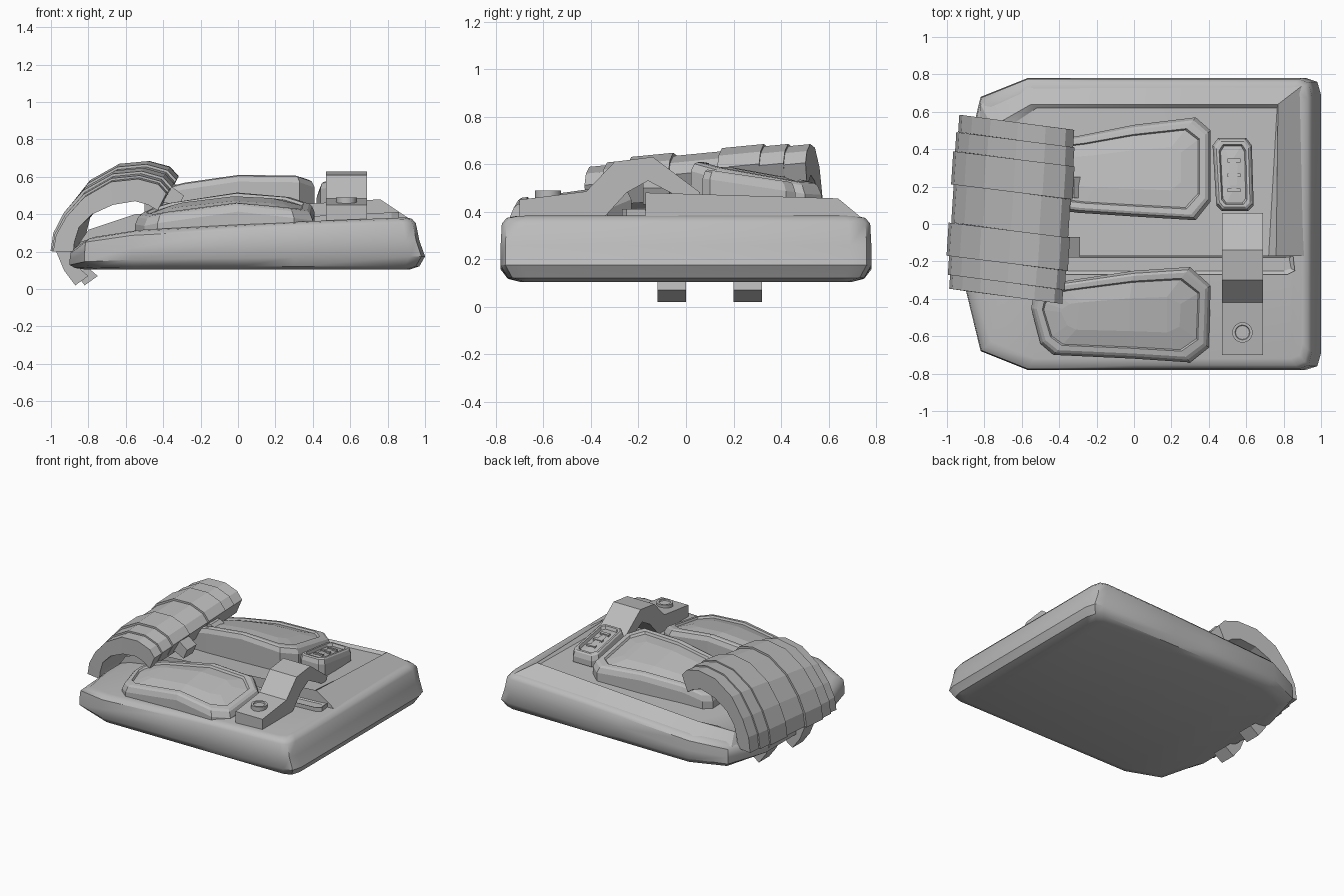
import bpy
import bmesh
import math
from mathutils import Vector

cube = bpy.data.objects.get("Cube")
if cube:
    bpy.data.objects.remove(cube, do_unlink=True)

COLOR = (0.5, 0.5, 0.5, 1)
grey = bpy.data.materials.new("plain_grey")
grey.use_nodes = True
grey.diffuse_color = COLOR
grey.node_tree.nodes["Principled BSDF"].inputs["Base Color"].default_value = COLOR


def loft(name, rings, angle=0):
    """Skin closed rings; both ends are closed with strips between the ring's two halves."""
    bm = bmesh.new()
    vs = [[bm.verts.new(p) for p in r] for r in rings]
    n = len(rings[0])
    for a, b in zip(vs, vs[1:]):
        for i in range(n):
            j = (i + 1) % n
            bm.faces.new((a[i], a[j], b[j], b[i]))
    for r in (vs[0], vs[-1]):
        for i in range(n // 2 - 1):
            bm.faces.new((r[i], r[i + 1], r[n - 2 - i], r[n - 1 - i]))
    bmesh.ops.recalc_face_normals(bm, faces=bm.faces)
    me = bpy.data.meshes.new(name)
    bm.to_mesh(me)
    bm.free()
    me.materials.append(grey)
    ob = bpy.data.objects.new(name, me)
    bpy.context.collection.objects.link(ob)
    if angle:
        bpy.ops.object.select_all(action='DESELECT')
        ob.select_set(True)
        bpy.context.view_layer.objects.active = ob
        bpy.ops.object.shade_smooth_by_angle(angle=math.radians(angle))
    return ob


def inset(outline, d):
    """Shrink an outline by d on each side."""
    lo = [min(p[k] for p in outline) for k in (0, 1)]
    hi = [max(p[k] for p in outline) for k in (0, 1)]
    mid = [(a + b) / 2 for a, b in zip(lo, hi)]
    s = [1 - 2 * d / (b - a) for a, b in zip(lo, hi)]
    return [tuple(mid[k] + (p[k] - mid[k]) * s[k] for k in (0, 1)) for p in outline]


def lerp_table(table, x):
    for (x0, z0), (x1, z1) in zip(table, table[1:]):
        if x <= x1:
            return z0 + (z1 - z0) * max(0, (x - x0) / (x1 - x0))
    return table[-1][1]


def edge_z(x):
    return lerp_table([(-0.9, 0.2), (-0.82, 0.27), (-0.55, 0.315), (0.3, 0.36), (0.95, 0.385)], x)


def ridge_z(x):
    return lerp_table([(-0.85, 0.3), (-0.55, 0.4), (0.76, 0.48)], x)


def on(outline, fn):
    return [(x, y, fn(x, y)) for x, y in outline]


# Rounded body
half = [(-0.9, -0.35), (-0.82, -0.68), (-0.57, -0.78), (0, -0.78), (0.3, -0.78),
        (0.92, -0.78), (0.98, -0.76), (1, -0.69)]
body = half + [(x, -y) for x, y in reversed(half)]


def level(d, f, right=0):
    pts = [(x - right * max(0, x) ** 4, y) for x, y in inset(body, d)]
    return on(pts, lambda x, y: 0.105 + f * (edge_z(x) - 0.105))


loft("body", [level(0.08, 0), level(0.03, 0.06), level(0, 0.25), level(0, 0.55, 0.03),
              level(0.005, 0.88, 0.045), level(0.025, 0.97, 0.05), level(0.06, 1, 0.05)], 40)

# Raised lid over the back half, with a shallow recess in its top
base = [(-0.87, -0.17), (-0.55, -0.17), (0.3, -0.17), (0.92, -0.17),
        (0.9, 0.74), (0.3, 0.74), (-0.57, 0.74), (-0.82, 0.64)]
ridge = [(-0.8, -0.17), (-0.55, -0.17), (0.3, -0.17), (0.76, -0.17),
         (0.77, 0.64), (0.3, 0.64), (-0.55, 0.64), (-0.76, 0.52)]
floor = [(-0.75, -0.17), (-0.52, -0.17), (0.3, -0.17), (0.72, -0.17),
         (0.765, 0.62), (0.3, 0.62), (-0.52, 0.62), (-0.7, 0.5)]
back_drop = lambda x, y: ridge_z(x) - 0.03 * max(0, y + 0.17)
loft("lid", [on(base, lambda x, y: edge_z(x) - 0.01), on(ridge, back_drop),
             on(floor, lambda x, y: back_drop(x, y) - 0.02)], 25)

# Seam strip in front of the lid
strip = [(-0.45, -0.27), (0.82, -0.27), (0.86, -0.25), (0.85, -0.165), (0.83, -0.16), (-0.45, -0.16)]
loft("lid_seam", [on(strip, lambda x, y: edge_z(x) - 0.03),
                  on(strip, lambda x, y: edge_z(x) + 0.03),
                  on(inset(strip, 0.02), lambda x, y: edge_z(x) + 0.015)])


# Pouches with a raised rim
def pouch(name, outline, bottom, top, flare=0.03, rim=0.03, step=0.015):
    shoulder, lip = inset(outline, flare * 0.5), inset(outline, flare)
    inner = inset(lip, rim)
    lowered = lambda x, y: top(x, y) - step
    loft(name, [on(outline, bottom), on(outline, lambda x, y: top(x, y) - 0.04),
                on(shoulder, lambda x, y: top(x, y) - 0.008), on(lip, top),
                on(inner, top), on(inset(inner, 0.008), lowered),
                on(inset(inner, 0.1), lambda x, y: lowered(x, y) + 0.012)])


pouch("front_pouch",
      [(-0.55, -0.45), (-0.5, -0.64), (-0.43, -0.7), (0, -0.72), (0.3, -0.74), (0.4, -0.66),
       (0.41, -0.33), (0.3, -0.23), (0, -0.25), (-0.4, -0.31), (-0.48, -0.33), (-0.54, -0.4)],
      lambda x, y: edge_z(x) - 0.03,
      lambda x, y: 0.485 + 0.14 * (y + 0.5) - 0.35 * x * x)
pouch("rear_pouch",
      [(-0.5, 0.12), (-0.45, 0.08), (-0.3, 0.06), (0, 0.04), (0.33, 0.02), (0.41, 0.12),
       (0.41, 0.5), (0.33, 0.57), (0, 0.53), (-0.3, 0.47), (-0.45, 0.45), (-0.5, 0.4)],
      lambda x, y: ridge_z(x) - 0.05,
      lambda x, y: 0.62 - 0.18 * (y - 0.03) - 0.25 * (x - 0.12) ** 2)

# Tilted buckle with grip bars
buckle_z = lambda x, y: 0.58 - 0.15 * (y - 0.07)
pouch("buckle",
      [(0.44, 0.1), (0.47, 0.07), (0.61, 0.07), (0.64, 0.1),
       (0.63, 0.42), (0.6, 0.46), (0.45, 0.46), (0.42, 0.42)],
      lambda x, y: 0.44, buckle_z, 0.02, 0.015, 0.02)
for y in (0.17, 0.25, 0.33):
    bar = [(0.5, y), (0.57, y), (0.57, y + 0.02), (0.5, y + 0.02)]
    loft("buckle_grip_bar", [on(bar, lambda x, y: buckle_z(x, y) - 0.04),
                             on(bar, lambda x, y: buckle_z(x, y) - 0.003)])


# Closing strap, bent up over the lid edge
def extrude(name, axis, upper, lower, a, b, shift=0):
    prof = upper + lower[::-1]
    if axis == "x":
        rings = [[(c, u, v) for u, v in prof] for c in (a, b)]
    else:
        rings = [[(u + shift, c, v) for u, v in prof] for c in (a, b)]
    return loft(name, rings)


extrude("closing_strap", "x",
        [(-0.7, 0.45), (-0.42, 0.485), (-0.3, 0.61), (-0.14, 0.63), (0.06, 0.48)],
        [(-0.7, 0.36), (-0.35, 0.37), (-0.25, 0.48), (-0.16, 0.53), (0.03, 0.43)], 0.47, 0.69)

# Snap button
circle = [(0.58 + 0.055 * math.cos(i * math.tau / 16), -0.58 + 0.055 * math.sin(i * math.tau / 16))
          for i in range(16)]
loft("snap_button", [on(circle, lambda x, y: 0.42), on(circle, lambda x, y: 0.49),
                     on(inset(circle, 0.015), lambda x, y: 0.49),
                     on(inset(circle, 0.018), lambda x, y: 0.482)], 30)

# Arched cover made of overlapping bands
outer = [(-1, 0.2), (-0.985, 0.29), (-0.93, 0.39), (-0.83, 0.5), (-0.68, 0.585),
         (-0.53, 0.6), (-0.42, 0.57), (-0.375, 0.52)]
inner = [(-0.88, 0.2), (-0.875, 0.25), (-0.85, 0.33), (-0.78, 0.4), (-0.67, 0.45),
         (-0.55, 0.47), (-0.48, 0.45), (-0.43, 0.42)]


def section(t, grow):
    ring = []
    for k, (x, z) in enumerate(outer + inner[::-1]):
        d = Vector((x + 0.64, z - 0.25)).normalized() * (grow if k < len(outer) else 0)
        ring.append((x + d.x + 0.06 * t, -0.39 + 0.93 * t - 0.13 * (x + 0.66),
                     z + d.y + 0.09 * t * min(1, (z - 0.1) / 0.4)))
    return ring


bands = [(0, 0.08, -0.012), (0.08, 0.19, 0), (0.19, 0.38, 0.014), (0.38, 0.6, 0),
         (0.6, 0.79, 0.014), (0.79, 0.9, 0.004), (0.9, 1, -0.006)]
for t0, t1, grow in bands:
    loft("cover_band", [section(t0, grow), section(t1, grow)])

# Fastening tabs at both edges of the cover
for y, shift in ((-0.12, 0), (0.2, 0.05)):
    extrude("lower_tab", "y", [(-0.98, 0.22), (-0.93, 0.1), (-0.87, 0.02)],
            [(-0.9, 0.22), (-0.87, 0.13), (-0.8, 0.07)], y, y + 0.12, shift)
    extrude("upper_tab", "y", [(-0.46, 0.56), (-0.37, 0.56), (-0.29, 0.5)],
            [(-0.46, 0.47), (-0.38, 0.46), (-0.32, 0.43)], y - 0.06, y + 0.05, shift)
